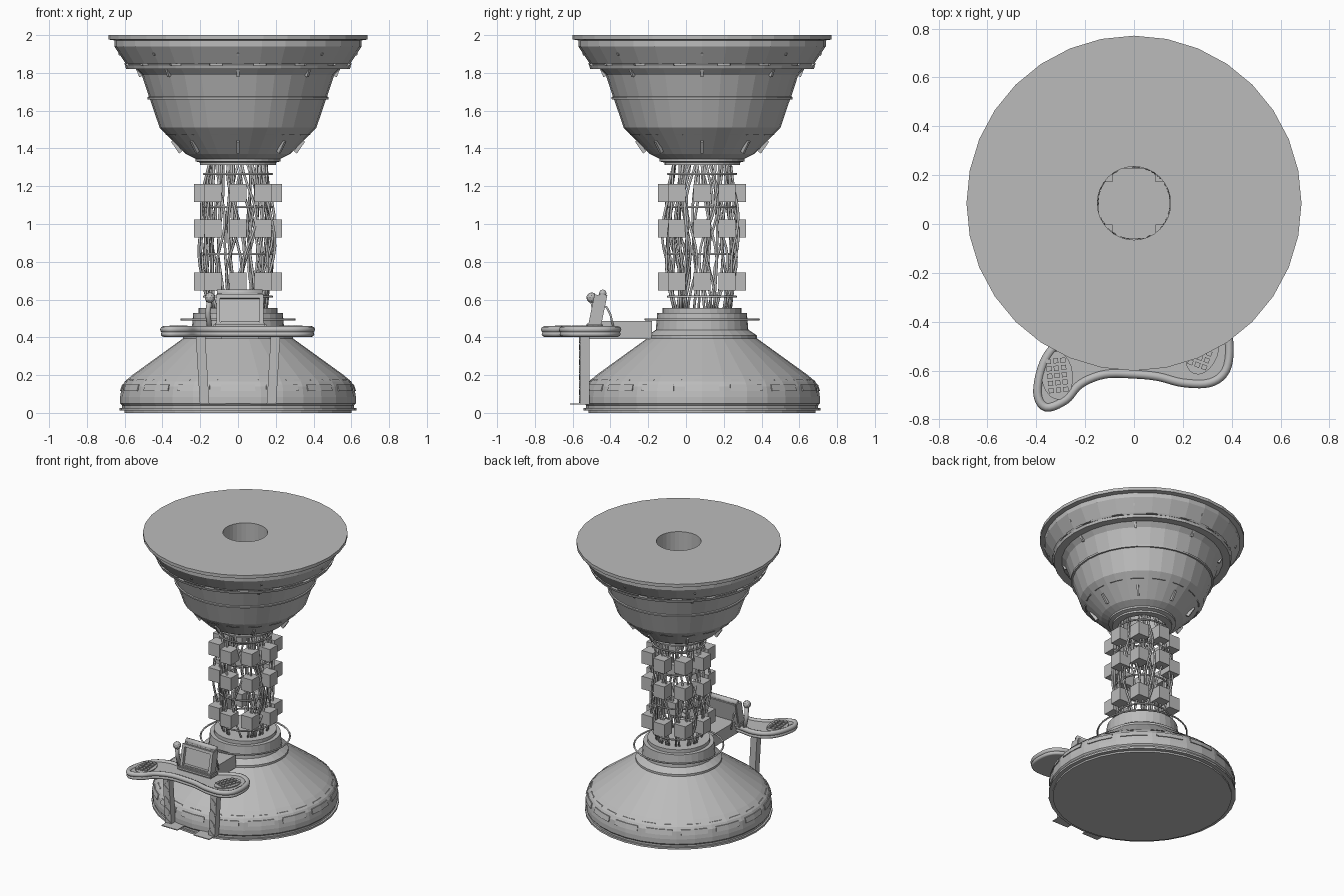
import bpy, bmesh, math, random
from mathutils import Vector, Matrix

random.seed(4)
TAU = math.tau
AXIS = Vector((0, 0.085, 0))
if "Cube" in bpy.data.objects:
    bpy.data.objects.remove(bpy.data.objects["Cube"], do_unlink=True)

grey = bpy.data.materials.new("plain grey")
grey.use_nodes = True
grey.diffuse_color = (0.5, 0.5, 0.5, 1)
for node in grey.node_tree.nodes:
    if node.type == "BSDF_PRINCIPLED":
        node.inputs["Base Color"].default_value = grey.diffuse_color


def finish(name, bm, loc=(0, 0, 0)):
    bmesh.ops.remove_doubles(bm, verts=bm.verts, dist=1e-5)
    bmesh.ops.recalc_face_normals(bm, faces=bm.faces)
    mesh = bpy.data.meshes.new(name)
    bm.to_mesh(mesh)
    bm.free()
    mesh.materials.append(grey)
    obj = bpy.data.objects.new(name, mesh)
    obj.location = loc
    bpy.context.collection.objects.link(obj)
    return obj


def sweep(bm, profile, a0=0.0, a1=TAU, n=32):
    """Turn a closed (radius, height) outline about the axis."""
    full = abs(a1 - a0 - TAU) < 1e-6
    rings = []
    for i in range(n if full else n + 1):
        a = a0 + (a1 - a0) * i / n
        rings.append([bm.verts.new((r * math.cos(a), r * math.sin(a), z)) for r, z in profile])
    m = len(profile)
    for i in range(n):
        p, q = rings[i], rings[(i + 1) % len(rings)]
        for j in range(m):
            k = (j + 1) % m
            if profile[j][0] or profile[k][0]:
                bm.faces.new((p[j], q[j], q[k], p[k]))
    if not full:
        bm.faces.new(rings[0])
        bm.faces.new(rings[-1])


def turned(name, profile):
    bm = bmesh.new()
    sweep(bm, profile)
    return finish(name, bm, AXIS)


def plates(name, low, high, count, fill, n=2, depth=0.007):
    """Ring of thin plates lying on a sloping wall."""
    bm = bmesh.new()
    (r0, z0), (r1, z1) = low, high
    step = TAU / count
    for i in range(count):
        a = i * step - TAU / 4
        sweep(bm, [(r0 - .01, z0), (r0 + depth, z0), (r1 + depth, z1), (r1 - .01, z1)],
              a - step * fill / 2, a + step * fill / 2, n)
    return finish(name, bm, AXIS)


def add_box(bm, centre, size, rot=None):
    m = Matrix.Translation(centre) @ (rot or Matrix()) @ Matrix.Diagonal((*size, 1))
    bmesh.ops.create_cube(bm, size=1, matrix=m)


def box(name, centre, size, rot=None, bevel=0):
    bm = bmesh.new()
    add_box(bm, centre, size, rot)
    if bevel:
        bmesh.ops.bevel(bm, geom=bm.edges[:], offset=bevel, segments=2, affect="EDGES")
    return finish(name, bm)


def tubes(name, paths, radius, cyclic=False, sides=1, loc=(0, 0, 0)):
    """Round tubes along lists of points, turned into a mesh."""
    cu = bpy.data.curves.new(name, "CURVE")
    cu.dimensions = "3D"
    cu.bevel_depth, cu.bevel_resolution = radius, sides
    cu.use_fill_caps = True
    for path in paths:
        s = cu.splines.new("POLY")
        s.points.add(len(path) - 1)
        for pt, co in zip(s.points, path):
            pt.co = (*co, 1)
        s.use_cyclic_u = cyclic
    tmp = bpy.data.objects.new(name + " path", cu)
    bpy.context.collection.objects.link(tmp)
    dg = bpy.context.evaluated_depsgraph_get()
    bm = bmesh.new()
    mesh = bpy.data.meshes.new_from_object(tmp.evaluated_get(dg))
    bm.from_mesh(mesh)
    bpy.data.objects.remove(tmp)
    bpy.data.meshes.remove(mesh)
    obj = finish(name, bm, loc)
    for p in obj.data.polygons:
        p.use_smooth = True
    return obj


def smooth_loop(pts, steps=5):
    out, n = [], len(pts)
    for i in range(n):
        a, b, c, d = (Vector(pts[(i + k) % n]) for k in (-1, 0, 1, 2))
        for s in range(steps):
            t = s / steps
            out.append(.5 * (2 * b + (c - a) * t + (2 * a - 5 * b + 4 * c - d) * t * t
                             + (3 * b - a - 3 * c + d) * t ** 3))
    return out


def circle(r, z, n=32):
    return [(r * math.cos(TAU * i / n), r * math.sin(TAU * i / n), z) for i in range(n)]


# Flared base with neck
turned("base", [(0, 0), (.6, 0), (.6, .012), (.628, .012), (.628, .026), (.615, .026),
                (.615, .04), (.624, .05), (.624, .085), (.615, .14), (.6, .165),
                (.56, .2), (.29, .395), (.29, .41), (.245, .44), (.237, .53),
                (.21, .53), (.21, .555), (0, .555)])
plates("base_panels", (.618, .115), (.607, .15), 16, .75)
plates("base_dashes", (.59, .172), (.583, .178), 24, .6, depth=.005)
tubes("neck_ring", [circle(.3, .495)], .006, True, loc=AXIS)

# Bowl with a round shaft through it
turned("bowl", [(.15, 2), (.686, 2), (.686, 1.977), (.655, 1.972), (.655, 1.94),
                (.595, 1.85), (.575, 1.85), (.575, 1.838), (.598, 1.838), (.592, 1.82),
                (.54, 1.82), (.51, 1.79), (.472, 1.675), (.48, 1.672), (.478, 1.66),
                (.466, 1.66), (.415, 1.51), (.275, 1.37), (.225, 1.345), (.225, 1.332),
                (.2, 1.325), (.2, 1.312), (.15, 1.312)])
plates("bowl_rim_clips", (.592, 1.84), (.6, 1.85), 16, .7, depth=.004)
plates("bowl_dashes", (.376, 1.471), (.38, 1.475), 16, .6, depth=.005)

# Fins and studs in eight directions on the bowl
for name, r, z, size, lean in (("upper_fins", .515, 1.805, (.035, .014, .045), .4),
                               ("lower_fins", .325, 1.41, (.02, .014, .075), .6),
                               ("rim_studs", .625, 1.9, (.015, .012, .015), .5)):
    bm = bmesh.new()
    for i in range(8):
        spin = Matrix.Rotation(i * TAU / 8, 4, "Z")
        add_box(bm, spin @ Vector((r, 0, z)), size, spin @ Matrix.Rotation(lean, 4, "Y"))
    finish(name, bm, AXIS)

# Wavy cables, hoops and junction boxes of the column
paths = []
for i in range(40):
    a0 = TAU * (i // 5) / 8 + random.uniform(-.38, .38)
    bulge, sway, ph = random.uniform(.01, .055), random.uniform(.04, .2), random.uniform(0, TAU)
    path = []
    for k in range(15):
        t = k / 14
        env = math.sin(math.pi * t)
        r = .152 + bulge * env + .01 * env * math.sin(9 * t + ph)
        a = a0 + sway * math.sin(TAU * 1.3 * t + ph)
        path.append((r * math.cos(a), r * math.sin(a), .55 + .77 * t))
    paths.append(path)
tubes("cables", paths, .007, loc=AXIS)
tubes("column_hoops", [circle(.18, z) for z in (.615, .84, 1.09, 1.265)], .006, True, loc=AXIS)
bm = bmesh.new()
for z in (.695, .975, 1.165):
    for i in range(8):
        a = i * TAU / 8
        add_box(bm, (.188 * math.cos(a), .188 * math.sin(a), z), (.09, .09, .095))
finish("junction_boxes", bm, AXIS)

# Kidney-shaped desk with a rolled edge
outline = [(-.36, -.75), (-.28, -.72), (-.22, -.655), (-.12, -.615), (0, -.615), (.1, -.625),
           (.2, -.65), (.31, -.65), (.375, -.6), (.39, -.5), (.365, -.41), (.28, -.36),
           (.19, -.39), (.1, -.45), (0, -.47), (-.12, -.47), (-.22, -.46), (-.31, -.49),
           (-.37, -.57), (-.395, -.69)]
loop = smooth_loop(outline)


def slab(name, pts, z0, z1):
    bm = bmesh.new()
    face = bm.faces.new([bm.verts.new((p[0], p[1], z0)) for p in pts])
    ext = bmesh.ops.extrude_face_region(bm, geom=[face], use_keep_orig=True)
    bmesh.ops.translate(bm, vec=(0, 0, z1 - z0),
                        verts=[v for v in ext["geom"] if isinstance(v, bmesh.types.BMVert)])
    return finish(name, bm)


slab("desk_top", loop, .405, .446)
tubes("desk_rim", [[(p[0], p[1], .441) for p in loop]], .018, True, 2)
tubes("desk_lower_rim", [[(p[0], p[1], .417) for p in loop]], .014, True, 2)

# Raised key pads with keys on both lobes
for side, cx, cy, turn in (("right", -.315, -.62, .1), ("left", .28, -.52, -.35)):
    rot = Matrix.Rotation(turn, 4, "Z")
    centre = Vector((cx, cy, .45))
    pad = [centre + rot @ Vector((.065 * math.cos(a), .1 * math.sin(a), 0))
           for a in (TAU * k / 20 for k in range(20))]
    slab(side + "_key_pad", pad, .44, .453)
    bm = bmesh.new()
    for i in range(3):
        for j in range(5):
            add_box(bm, centre + rot @ Vector(((i - 1) * .03, (j - 2) * .03, .006)),
                    (.021, .02, .012), rot)
    finish(side + "_keys", bm)

# Screen leaning back, with frame, top roll and side lever
lean = Matrix.Rotation(-.2, 4, "X")
pivot = Vector((.01, -.49, .45))


def leaned(x, y, z):
    return pivot + lean @ Vector((x, y, z))


box("screen_case", leaned(0, .015, .095), (.25, .045, .19), lean, .006)
bm = bmesh.new()
for s in (-1, 1):
    add_box(bm, leaned(s * .115, -.015, .09), (.02, .03, .17), lean)
    add_box(bm, leaned(0, -.015, .09 + s * .075), (.25, .03, .02), lean)
finish("screen_frame", bm)
box("screen_foot", (.01, -.485, .462), (.28, .09, .03), None, .008)
tubes("screen_top_roll", [[leaned(-.12, .012, .19), leaned(.12, .012, .19)]], .02, sides=2)
tubes("side_lever", [[(-.15, -.47, .45), (-.16, -.48, .53), (-.15, -.495, .6)]], .014, sides=2)
bm = bmesh.new()
bmesh.ops.create_icosphere(bm, subdivisions=2, radius=.028,
                           matrix=Matrix.Translation((-.148, -.5, .61)))
finish("lever_knob", bm)
tubes("rear_hoses", [[(x, -.46, .57), (x, -.42, .56), (x, -.4, .52), (x, -.385, .455)]
                     for x in (-.1, .11)], .006)

# Arm joining the desk to the base
box("desk_arm", (.01, -.345, .44), (.2, .33, .095))

# Sloping legs with braces, and foot plates
for side, s in (("right", -1), ("left", 1)):
    tilt = Matrix.Rotation(s * .06, 4, "Y")
    mid = Vector((s * .188, -.537, .23))
    box(side + "_leg", mid, (.05, .05, .37), tilt)
    bm = bmesh.new()
    for k in range(9):
        zig = Matrix.Rotation(.7 * (-1) ** k, 4, "Y")
        add_box(bm, mid + tilt @ Vector((0, -.026, (k - 4) * .04)), (.045, .006, .008), tilt @ zig)
    finish(side + "_leg_braces", bm)
    box(side + "_foot_plate", (s * .13, -.565, .048), (.13, .1, .006))
